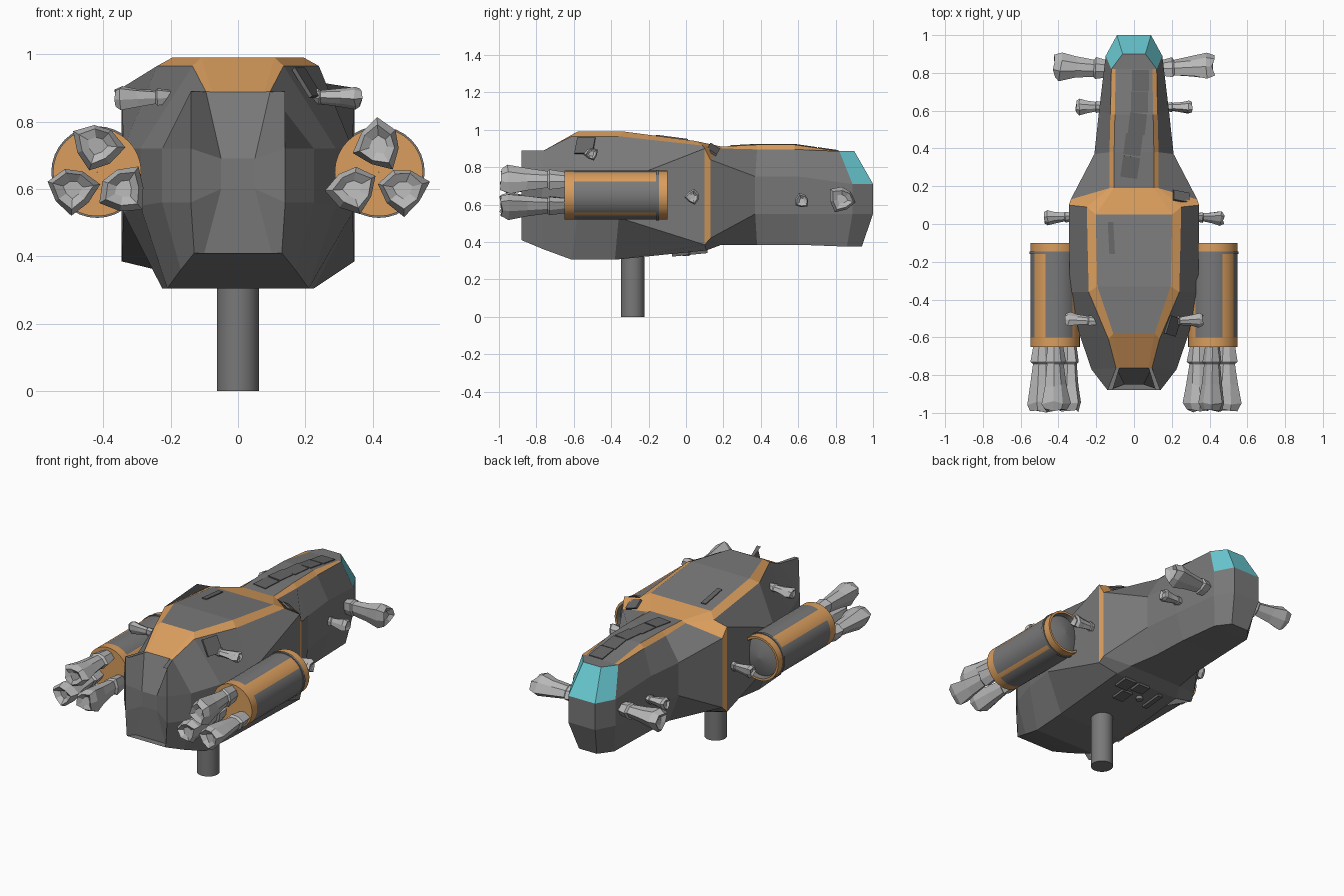
import bpy, bmesh, random
from math import cos, sin, pi, degrees, radians
from mathutils import Vector, Matrix

if "Cube" in bpy.data.objects:
    bpy.data.objects.remove(bpy.data.objects["Cube"])

random.seed(4)


def material(name, rgb):
    m = bpy.data.materials.new(name)
    m.diffuse_color = (*rgb, 1)
    m.use_nodes = True
    m.node_tree.nodes["Principled BSDF"].inputs["Base Color"].default_value = m.diffuse_color
    return m


GREY, ORANGE, CYAN, LIGHT, DARK = range(5)
MATS = [material("hull_grey", (0.19, 0.19, 0.19)), material("trim_orange", (0.70, 0.34, 0.11)),
        material("glass_cyan", (0.15, 0.62, 0.68)), material("metal_light", (0.48, 0.48, 0.48)),
        material("panel_dark", (0.13, 0.13, 0.13))]


def finish(name, bm):
    bmesh.ops.recalc_face_normals(bm, faces=bm.faces)
    me = bpy.data.meshes.new(name)
    bm.to_mesh(me)
    bm.free()
    for m in MATS:
        me.materials.append(m)
    ob = bpy.data.objects.new(name, me)
    bpy.context.collection.objects.link(ob)
    return ob


def smooth(ob):
    bpy.ops.object.select_all(action='DESELECT')
    ob.select_set(True)
    bpy.context.view_layer.objects.active = ob
    bpy.ops.object.shade_smooth_by_angle(angle=radians(35))


def loft(rings, paint):
    """Skin closed rings; paint(i, j) picks the material of each face, None leaves it open."""
    bm = bmesh.new()
    vs = [[bm.verts.new(p) for p in r] for r in rings]
    n = len(rings[0])
    for i in range(len(rings) - 1):
        for j in range(n):
            k = (j + 1) % n
            if paint(i, j) is not None:
                f = bm.faces.new((vs[i][j], vs[i][k], vs[i + 1][k], vs[i + 1][j]))
                f.material_index = paint(i, j)
    return bm, vs


# Hull stations, stern to nose (the first is the groove between the stern fins):
# y bottom, y side, y top, half width and z of bottom, side (low z, high z), top
STATIONS = [
    (-.84, -.85, -.762, .10, .41, .05, .60, .69, .095, .888),
    (-.88, -.88, -.88, .13, .41, .14, .56, .72, .14, .89),
    (-.76, -.77, -.76, .17, .36, .225, .56, .72, .10, .89),
    (-.61, -.58, -.61, .21, .305, .29, .55, .72, .135, .99),
    (-.38, -.36, -.36, .225, .305, .34, .53, .72, .24, .99),
    (.11, .10, .09, .22, .355, .345, .385, .90, .25, .94),
    (.19, .13, .19, .18, .385, .335, .42, .84, .13, .91),
    (.38, .37, .38, .15, .385, .21, .55, .75, .13, .92),
    (.60, .60, .58, .14, .385, .185, .55, .75, .125, .92),
    (.86, .89, .82, .12, .375, .15, .55, .71, .12, .885),
    (.94, 1.0, .90, .06, .375, .09, .55, .71, .06, .885)]


def station(i, s):
    yb, ys, yt, wb, zb, ws, zl, zu, wt, zt = s
    yi = yt - (.04 if i == 5 else -.03 if i in (3, 4) else 0)
    drop = .025 if i in (3, 4, 5, 7, 8) else .01 if i == 6 else 0
    half = [(wb, yb, zb), (ws, ys, zl), (ws, ys, zu), (wt, yt, zt - drop), (wt * .81, yi, zt)]
    return half + [(-x, y, z) for x, y, z in reversed(half)]


def hull_paint(i, j):
    strip = j if j < 4 else 8 - j if 4 < j < 9 else j     # mirrored strip number
    if i < 2 and strip == 4:
        return None
    if i == 9 and strip == 2:
        return CYAN
    if i == 5 and strip in (1, 2, 3, 4) or i == 2 and strip in (3, 4):
        return ORANGE
    return ORANGE if strip == 3 and 2 <= i <= 8 else GREY


bm, vs = loft([station(i, s) for i, s in enumerate(STATIONS)], hull_paint)
for r in (vs[0], vs[-1]):
    for j in range(4):
        f = bm.faces.new((r[j], r[j + 1], r[8 - j], r[9 - j]))
        f.material_index = CYAN if r is vs[-1] and j == 2 else GREY
bmesh.ops.remove_doubles(bm, verts=bm.verts, dist=.006)
finish("hull", bm)


def circle(x, y, z, r, n=32):
    return [(x + r * cos(2 * pi * k / n), y, z + r * sin(2 * pi * k / n)) for k in range(n)]


# Engine pods with striped casing
POD = [(-.65, .001), (-.65, .131), (-.60, .131), (-.16, .131), (-.16, .136), (-.145, .136),
       (-.145, .131), (-.10, .131), (-.10, .118), (-.13, .112), (-.112, .06), (-.105, .001)]


def pod_paint(side):
    def paint(i, j):
        a = (degrees(2 * pi * (j + .5) / 32) + 180) % 360 - 180
        if side < 0:
            a = (180 - a + 180) % 360 - 180
        if i >= 8 or i in (3, 4, 5):
            return GREY
        return GREY if i == 2 and (-40 < a < 35 or 70 < a < 140 or -140 < a < -60) else ORANGE
    return paint


# Faceted thruster bell, built along a direction
def thruster(name, start, end, r):
    start, end = Vector(start), Vector(end)
    d = end - start
    n = 7
    prof = [(0, .55), (.27, .78), (.3, .62), (.6, .8), (.86, 1.05), (.97, .8), (.92, .4)]
    twist = random.random() * pi
    rings = []
    for t, q in prof:
        rings.append([])
        for k in range(n):
            a = twist + 2 * pi * k / n
            rr = r * q * (1 + (.14 if k % 2 else -.1) + random.uniform(-.06, .06))
            z = d.length * (t + (random.uniform(-.03, .03) if t > .5 else 0))
            rings[-1].append((rr * cos(a), rr * sin(a), z))
    bm, vs = loft(rings, lambda i, j: LIGHT)
    for r_ in (vs[0], vs[-1]):
        bm.faces.new(r_).material_index = LIGHT
    rot = d.to_track_quat('Z', 'Y').to_matrix().to_4x4()
    bm.transform(Matrix.Translation(start) @ rot)
    finish(name, bm)


for s, side in ((1, "right"), (-1, "left")):
    cx = .418 * s
    bm, _ = loft([circle(cx, y, .65, r) for y, r in POD], pod_paint(s))
    smooth(finish(f"engine_pod_{side}", bm))
    # Main nozzles
    for k, (dx, z) in enumerate(((0, .73), (-.078, .60), (.072, .60))):
        thruster(f"main_nozzle_{side}_{k}", (cx + dx * s, -.63, z), (cx + dx * s, -1.0, z), .067)
    # Manoeuvring thrusters
    for label, a, b, r in (("nose", (.12, .82, .63), (.43, .835, .63), .066),
                           ("neck", (.16, .62, .62), (.31, .62, .62), .037),
                           ("mid", (.32, .04, .645), (.48, .035, .64), .036),
                           ("rear", (.19, -.515, .875), (.37, -.505, .872), .034)):
        thruster(f"{label}_thruster_{side}", (a[0] * s, *a[1:]), (b[0] * s, *b[1:]), r)


# Thin surface panels: name, centre, size, turn about (x, y, z)
def panel(name, c, size, rot=(0, 0, 0)):
    bm = bmesh.new()
    bmesh.ops.create_cube(bm, size=1)
    bm.transform(Matrix.Diagonal((*size, 1)))
    for f in bm.faces:
        f.material_index = DARK
    ob = finish(name, bm)
    ob.location = c
    ob.rotation_euler = rot


for k, (x, y, z, turn, tilt) in enumerate(((-.02, .30, .916, -.15, .05), (-.005, .42, .920, -.13, 0),
                                           (.018, .53, .920, -.12, 0), (.03, .645, .911, 0, -.145),
                                           (.035, .76, .895, 0, -.145))):
    panel(f"neck_panel_{k}", (x, y, z), (.09, .112, .008), (tilt, 0, turn))
panel("deck_panel", (-.12, -.075, .956), (.03, .17, .012), (-.13, 0, .05))
panel("shoulder_hatch_front", (.25, .145, .895), (.09, .06, .012), (-.6, .35, -.2))
panel("shoulder_hatch_rear", (.205, -.54, .915), (.10, .10, .012), (.0, 1.0, -.3))
for k, (x, y, w, l) in enumerate(((-.12, .02, .03, .14), (.06, -.03, .07, .09),
                                  (.12, .07, .08, .09), (.02, .08, .08, .07))):
    panel(f"belly_panel_{k}", (x, y, .337 + y * .1), (w, l, .016), (.1, 0, 0))

# Belly port and support post
for name, r, z0, z1, y, n in (("belly_port", .02, .325, .36, 0, 12), ("support_post", .063, 0, .32, -.285, 32)):
    bm = bmesh.new()
    bmesh.ops.create_cone(bm, cap_ends=True, segments=n, radius1=r, radius2=r, depth=z1 - z0)
    ob = finish(name, bm)
    ob.location = (-.04 if n == 12 else 0, y, (z0 + z1) / 2)
    smooth(ob)
